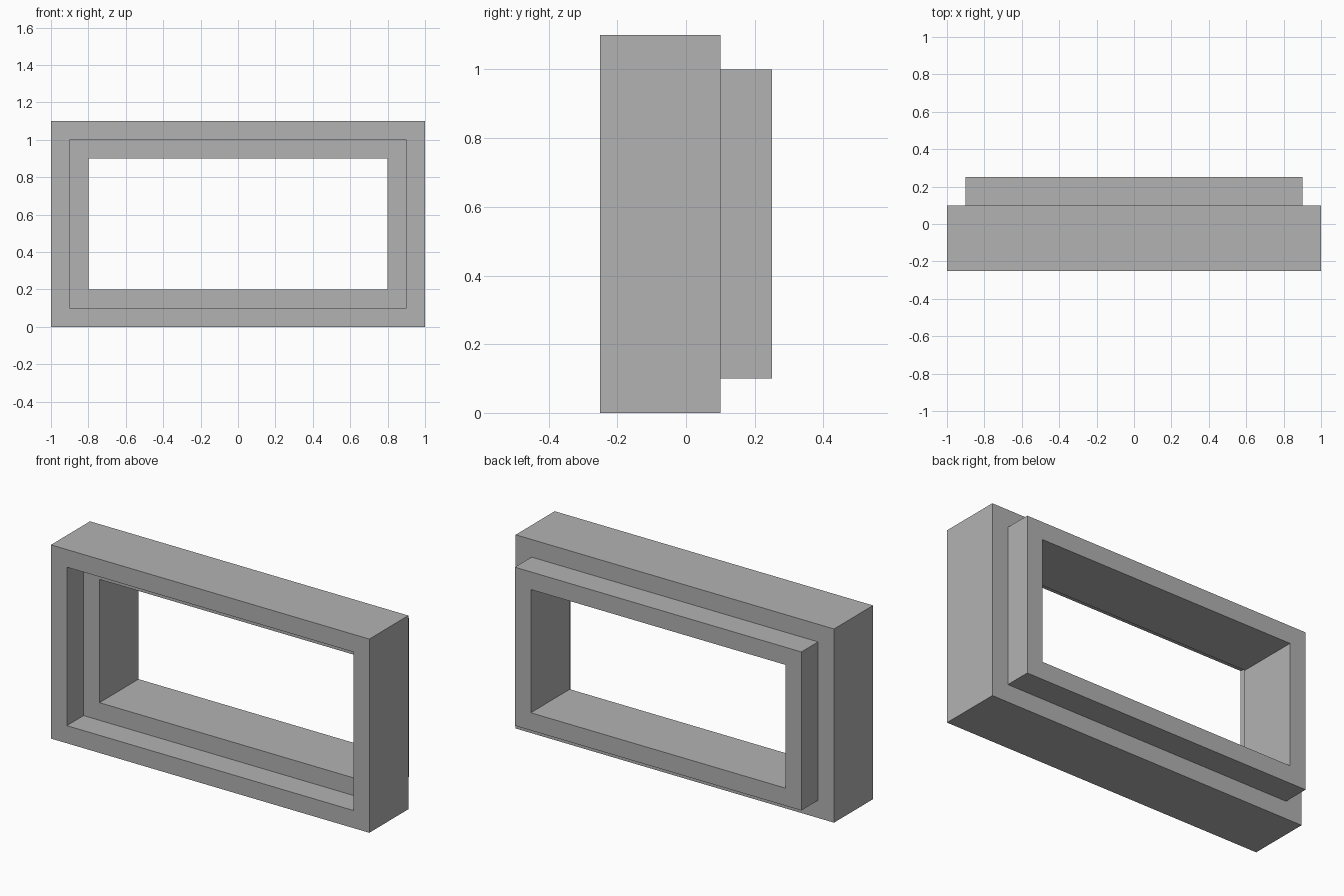
import bpy, bmesh

cube = bpy.data.objects.get("Cube")
if cube:
    bpy.data.objects.remove(cube, do_unlink=True)

WIDTH, HEIGHT = 2.0, 1.1

# Single flat grey
grey = bpy.data.materials.new("mid_grey")
grey.use_nodes = True
colour = (0.448, 0.448, 0.448, 1)
grey.diffuse_color = colour
grey.node_tree.nodes["Principled BSDF"].inputs["Base Color"].default_value = colour

# Stepped cross-section of the frame: (inset from the outer edge, depth y)
profile = [(0, -0.25), (0, 0.1), (0.1, 0.1), (0.1, 0.25),
           (0.2, 0.25), (0.2, -0.1), (0.1, -0.1), (0.1, -0.25)]


def rectangle(bm, inset, y):
    """Rectangular loop of vertices, inset from the outer edge."""
    x, low, high = WIDTH / 2 - inset, inset, HEIGHT - inset
    return [bm.verts.new(p) for p in
            ((-x, y, low), (x, y, low), (x, y, high), (-x, y, high))]


# Rebated window frame: the cross-section carried round the rectangle
bm = bmesh.new()
loops = [rectangle(bm, *point) for point in profile]
for a, b in zip(loops, loops[1:] + loops[:1]):
    for i in range(4):
        j = (i + 1) % 4
        bm.faces.new((a[i], a[j], b[j], b[i]))
bmesh.ops.recalc_face_normals(bm, faces=bm.faces)

mesh = bpy.data.meshes.new("stepped_frame")
bm.to_mesh(mesh)
bm.free()
mesh.materials.append(grey)
frame = bpy.data.objects.new("stepped_frame", mesh)
bpy.context.collection.objects.link(frame)
